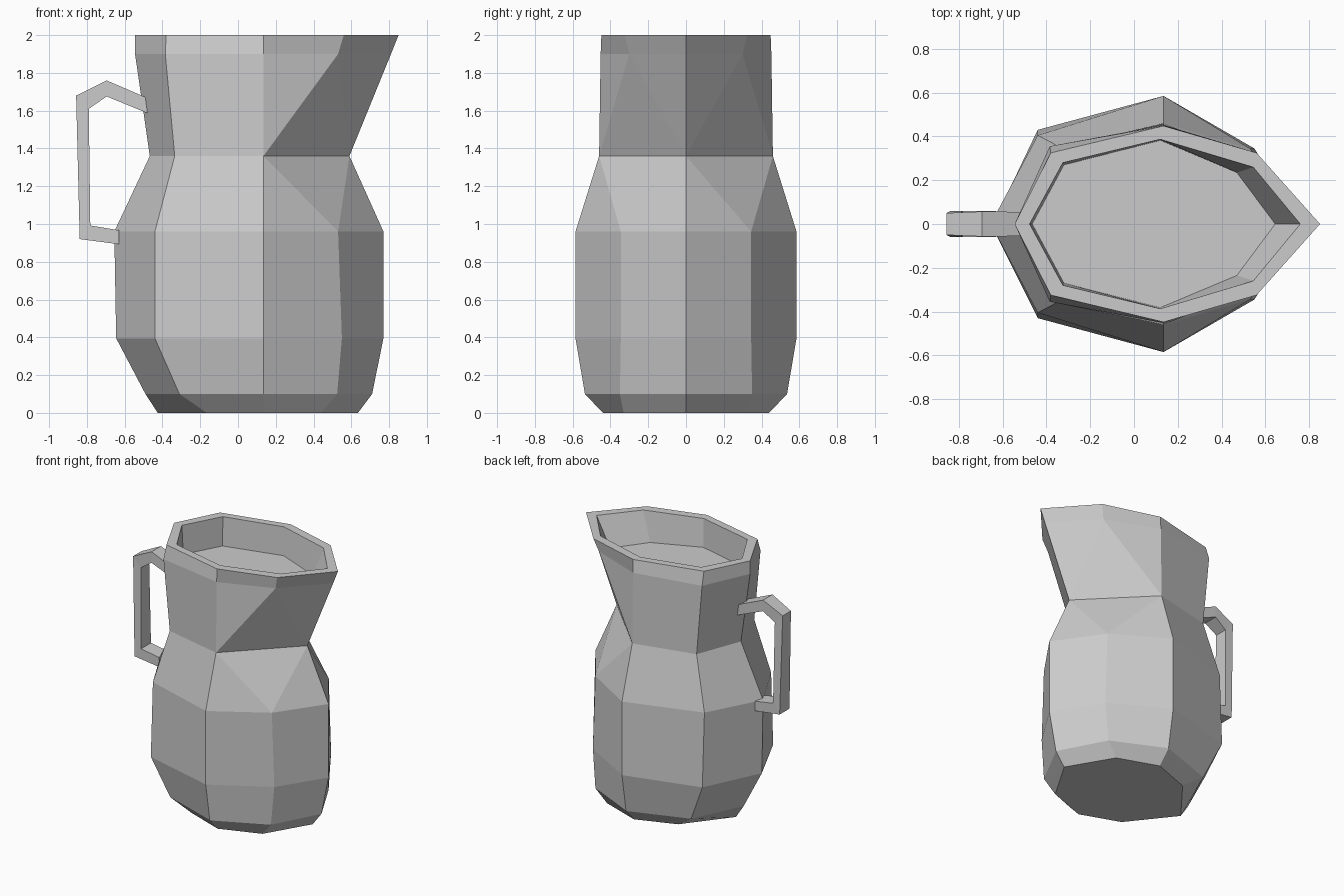
import bpy, bmesh

if "Cube" in bpy.data.objects:
    bpy.data.objects.remove(bpy.data.objects["Cube"])


def finish(bm, name):
    bmesh.ops.remove_doubles(bm, verts=bm.verts[:], dist=0.0005)
    bmesh.ops.recalc_face_normals(bm, faces=bm.faces[:])
    mesh = bpy.data.meshes.new(name)
    bm.to_mesh(mesh)
    bm.free()
    obj = bpy.data.objects.new(name, mesh)
    bpy.context.collection.objects.link(obj)
    return obj


# Jug levels: z, back x, (x, y) of rear, middle and front corner pairs, spout x
LEVELS = [
    (0.00, -0.425, (-0.165, 0.33), (0.135, 0.44), (0.44, 0.33), 0.635),
    (0.10, -0.49, (-0.31, 0.38), (0.135, 0.535), (0.525, 0.35), 0.71),
    (0.395, -0.645, (-0.44, 0.43), (0.135, 0.585), (0.55, 0.345), 0.77),
    (0.96, -0.655, (-0.44, 0.405), (0.135, 0.585), (0.53, 0.345), 0.77),
    (1.36, -0.467, (-0.335, 0.35), (0.135, 0.46), (0.59, 0.0), 0.59),
    (1.90, -0.545, (-0.385, 0.355), (0.135, 0.452), (0.53, 0.30), 0.81),
    (2.00, -0.545, (-0.38, 0.325), (0.135, 0.448), (0.56, 0.325), 0.85),
    # inner wall down to the floor inside the mouth
    (2.00, -0.477, (-0.325, 0.28), (0.12, 0.387), (0.545, 0.26), 0.76),
    (1.78, -0.465, (-0.32, 0.27), (0.12, 0.382), (0.47, 0.235), 0.645),
]
NECK = 4

bm = bmesh.new()
rings = []
for z, back, rear, mid, front, tip in LEVELS:
    pairs = [rear, mid, front]
    pts = ([(back, 0)] + pairs + [(tip, 0)]
           + [(x, -y) for x, y in reversed(pairs)])
    rings.append([bm.verts.new((x, y, z)) for x, y in pts])

for k, (lo, hi) in enumerate(zip(rings, rings[1:])):
    for i in range(8):
        j = (i + 1) % 8
        if k in (NECK - 1, NECK) and i in (2, 5):
            # creased triangles where the front corners merge into the neck
            m, f = (i, j) if i == 2 else (j, i)
            outer, neck = (lo, hi) if k == NECK - 1 else (hi, lo)
            bm.faces.new((outer[m], outer[f], neck[m]))
            bm.faces.new((outer[f], neck[f], neck[m]))
        else:
            bm.faces.new((lo[i], lo[j], hi[j], hi[i]))
bm.faces.new(rings[0])
bm.faces.new(rings[-1])
finish(bm, "jug_body")

# Handle: outer point, inner point (x, z) and half width at each bend
BENDS = [
    ((-0.475, 1.665), (-0.475, 1.585), 0.055),
    ((-0.695, 1.76), (-0.695, 1.675), 0.057),
    ((-0.857, 1.68), (-0.79, 1.61), 0.05),
    ((-0.838, 0.92), (-0.782, 0.992), 0.06),
    ((-0.63, 0.893), (-0.63, 0.967), 0.06),
]
bm = bmesh.new()
sections = []
for outer, inner, w in BENDS:
    corners = [(outer, w), (outer, -w), (inner, -w), (inner, w)]
    sections.append([bm.verts.new((p[0], y, p[1])) for p, y in corners])
for a, b in zip(sections, sections[1:]):
    for i in range(4):
        j = (i + 1) % 4
        bm.faces.new((a[i], a[j], b[j], b[i]))
bm.faces.new(sections[0])
bm.faces.new(sections[-1])
finish(bm, "handle")
